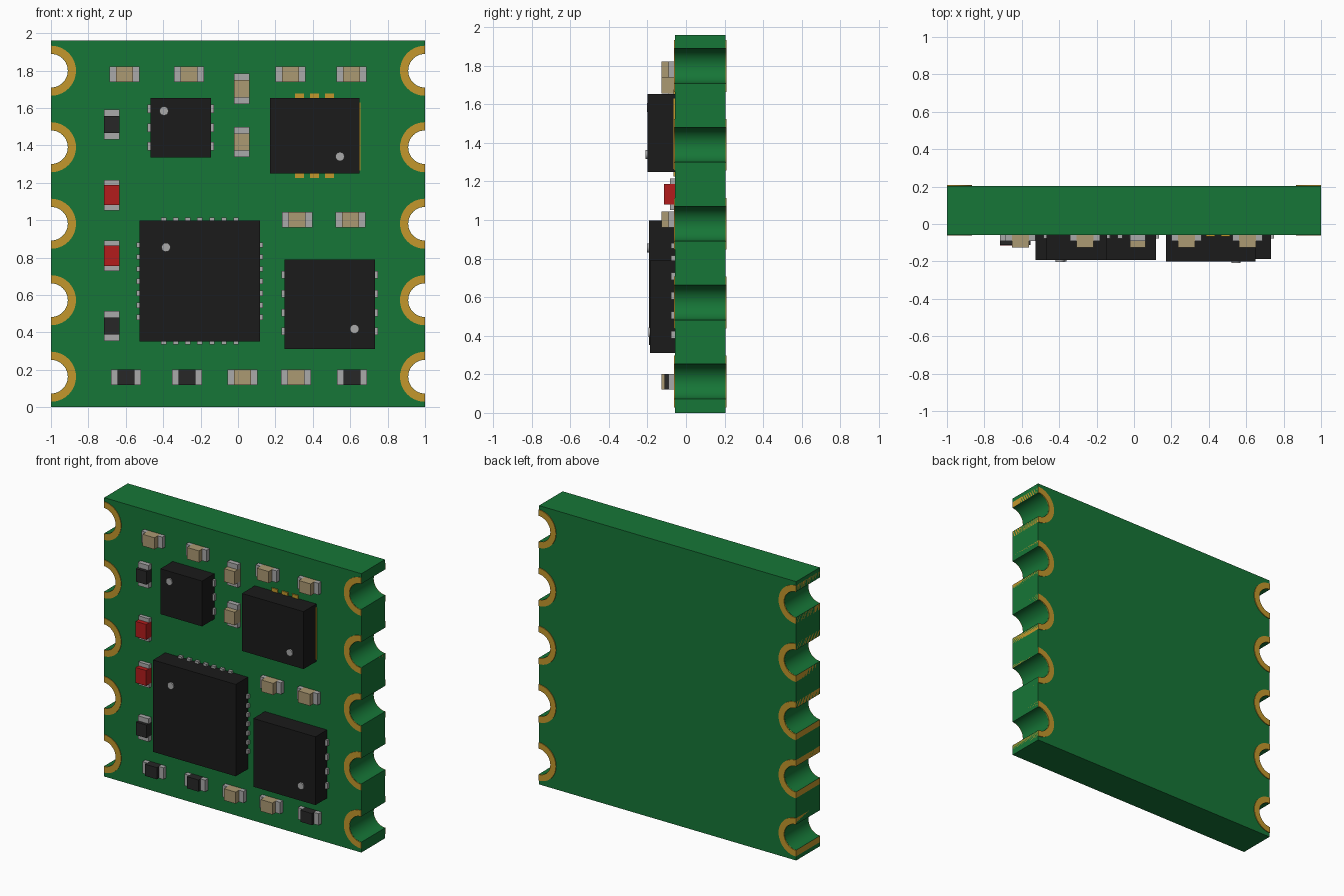
import bpy, bmesh, math
from mathutils import Matrix, Vector

if "Cube" in bpy.data.objects:
    bpy.data.objects.remove(bpy.data.objects["Cube"])

FACE, BACK, TOP = -0.058, 0.204, 1.96      # board front, back and height
HOLE_R, RING_R = 0.09, 0.134
HOLES = [0.163 + 0.409 * i for i in range(5)]


def material(name, rgb):
    m = bpy.data.materials.new(name)
    m.diffuse_color = (*rgb, 1)
    m.use_nodes = True
    m.node_tree.nodes["Principled BSDF"].inputs["Base Color"].default_value = m.diffuse_color
    return m


GREEN = material("green", (0.008, 0.18, 0.038))
GOLD = material("gold", (0.55, 0.31, 0.025))
BLACK = material("black", (0.011, 0.011, 0.011))
DARK = material("dark_grey", (0.02, 0.02, 0.02))
TAN = material("tan", (0.41, 0.32, 0.17))
RED = material("red", (0.45, 0.012, 0.012))
SILVER = material("silver", (0.4, 0.4, 0.4))


def finish(name, bm, mat, smooth=False):
    bmesh.ops.recalc_face_normals(bm, faces=bm.faces)
    me = bpy.data.meshes.new(name)
    bm.to_mesh(me)
    bm.free()
    me.materials.append(mat)
    ob = bpy.data.objects.new(name, me)
    bpy.context.collection.objects.link(ob)
    if smooth:
        bpy.ops.object.select_all(action='DESELECT')
        ob.select_set(True)
        bpy.context.view_layer.objects.active = ob
        bpy.ops.object.shade_smooth_by_angle(angle=math.radians(30))
    return ob


def add_box(bm, x0, x1, y0, y1, z0, z1):
    mat = Matrix.LocRotScale(Vector((x0 + x1, y0 + y1, z0 + z1)) / 2, None,
                             Vector((x1 - x0, y1 - y0, z1 - z0)))
    bmesh.ops.create_cube(bm, size=1, matrix=mat)


def boxes(name, mat, *dims):
    bm = bmesh.new()
    for d in dims:
        add_box(bm, *d)
    return finish(name, bm, mat)


def add_prism(bm, pts, y0, y1):
    f = bm.faces.new([bm.verts.new((x, y0, z)) for x, z in pts])
    ext = bmesh.ops.extrude_face_region(bm, geom=[f])["geom"]
    bmesh.ops.translate(bm, vec=(0, y1 - y0, 0),
                        verts=[v for v in ext if isinstance(v, bmesh.types.BMVert)])


def half_circle(r, zc, side, n=20):
    # half circle bulging inward from the board edge, bottom to top
    return [(side * (1 - r * math.cos(a)), zc + r * math.sin(a))
            for a in (math.pi * (i / n - 0.5) for i in range(n + 1))]


# Board with edge notches
right = [p for z in HOLES for p in half_circle(HOLE_R, z, 1)]
left = [(-x, z) for x, z in reversed(right)]
bm = bmesh.new()
add_prism(bm, [(-1, 0), (1, 0)] + right + [(1, TOP), (-1, TOP)] + left, FACE, BACK)
finish("board", bm, GREEN, True)

# Gold plating around each notch
for side, label in ((-1, "left"), (1, "right")):
    bm = bmesh.new()
    for z in HOLES:
        pts = half_circle(RING_R, z, side) + half_circle(HOLE_R + 0.001, z, side)[::-1]
        add_prism(bm, pts, FACE - 0.004, BACK + 0.005)
    finish("edge_pads_" + label, bm, GOLD, True)


def chip(name, x0, x1, z0, z1, front, dot):
    boxes(name, BLACK, (x0, x1, front, FACE, z0, z1))
    bm = bmesh.new()
    mat = Matrix.Translation((dot[0], front, dot[1])) @ Matrix.Rotation(math.pi / 2, 4, 'X')
    bmesh.ops.create_cone(bm, cap_ends=True, segments=32, radius1=0.024, radius2=0.024,
                          depth=0.018, matrix=mat)
    finish(name + "_dot", bm, SILVER, True)


def pins(name, x0, x1, z0, z1, out, w, side_z=(), top_x=()):
    y0, y1 = FACE - 0.02, FACE
    d = []
    for z in side_z:
        d += [(x0 - out, x0 + 0.04, y0, y1, z - w / 2, z + w / 2),
              (x1 - 0.04, x1 + out, y0, y1, z - w / 2, z + w / 2)]
    for x in top_x:
        d += [(x - w / 2, x + w / 2, y0, y1, z0 - out, z0 + 0.04),
              (x - w / 2, x + w / 2, y0, y1, z1 - 0.04, z1 + out)]
    boxes(name + "_pins", SILVER, *d)


# Chips and their pins
A = (-0.468, -0.144, 1.335, 1.654)
chip("small_chip", *A, -0.193, (-0.396, 1.584))
pins("small_chip", *A, 0.015, 0.045, [1.395, 1.495, 1.595])

B = (-0.526, 0.117, 0.351, 0.997)
chip("large_chip", *B, -0.192, (-0.385, 0.855))
steps = [0.0645 * i for i in range(-3, 4)]
pins("large_chip", *B, 0.016, 0.028, [0.674 + s for s in steps], [-0.204 + s for s in steps])

C = (0.249, 0.733, 0.311, 0.791)
chip("lower_chip", *C, -0.186, (0.623, 0.418))
pins("lower_chip", *C, 0.016, 0.04, [0.405, 0.506, 0.607, 0.708])

chip("upper_chip", 0.171, 0.65, 1.25, 1.654, -0.2, (0.545, 1.34))
boxes("upper_chip_pads", GOLD, (0.2, 0.656, FACE - 0.008, FACE, 1.265, 1.63),
      *[(x - 0.024, x + 0.024, FACE - 0.008, FACE, 1.225, 1.678)
        for x in (0.329, 0.409, 0.489)])


def passive(name, x, z, mat, front, upright=False, half=0.046):
    # body standing proud of two lower metal ends
    L, w, end = 0.081, 0.041, FACE - (0.025 if mat is RED else 0.032)

    def dims(a, b, y):
        if upright:
            return (x - w, x + w, y, FACE, z + a, z + b)
        return (x + a, x + b, y, FACE, z - w, z + w)
    boxes(name, mat, dims(-half, half, front))
    boxes(name + "_ends", SILVER, dims(-L, -half, end), dims(half, L, end))


# Capacitors, resistors and indicator lights
flat = [(-0.607, 1.78), (-0.262, 1.78), (0.281, 1.78), (0.607, 1.78),
        (0.316, 1.003), (0.602, 1.003), (0.024, 0.161), (0.31, 0.161)]
for i, (x, z) in enumerate(flat):
    passive(f"capacitor_{i}", x, z, TAN, -0.126)
for i, z in enumerate((1.703, 1.418)):
    passive(f"upright_capacitor_{i}", 0.02, z, TAN, -0.126, True)
for i, x in enumerate((-0.599, -0.273, 0.609)):
    passive(f"resistor_{i}", x, 0.161, DARK, -0.112)
for i, z in enumerate((1.512, 0.434)):
    passive(f"upright_resistor_{i}", -0.675, z, DARK, -0.112, True)
for i, z in enumerate((1.134, 0.81)):
    passive(f"indicator_light_{i}", -0.675, z, RED, -0.115, True, 0.054)
